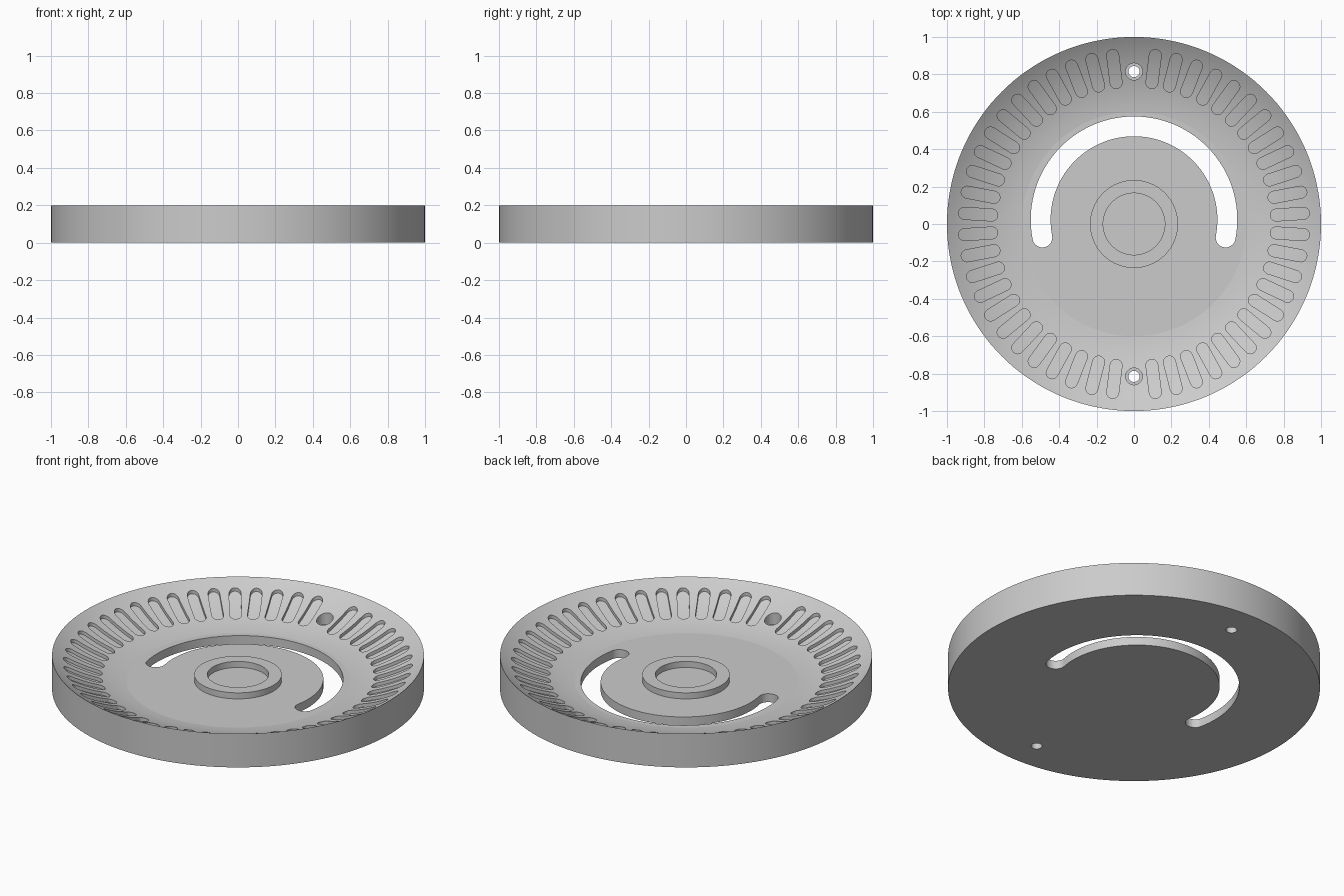
import bpy, bmesh
from math import sin, cos, asin, atan, hypot, sqrt, pi, radians

if "Cube" in bpy.data.objects:
    bpy.data.objects.remove(bpy.data.objects["Cube"])

HEIGHT, FLOOR, FLAT_R = 0.2, 0.05, 0.6
SLOTS = 50
SLOT_IN, SLOT_OUT, SLOT_HALF, SLOT_DEPTH = 0.73, 0.94, 0.032, 0.02

# Dished surface: a circular arc rising from the flat floor to the rim
START = radians(6)
RISE, RUN = HEIGHT - FLOOR, 1 - FLAT_R
ARC_R = hypot(RISE, RUN) / (2 * sin(atan(RISE / RUN) - START))


def dish(r):
    if r <= FLAT_R:
        return FLOOR
    a = asin((r - FLAT_R) / ARC_R + sin(START))
    return FLOOR + ARC_R * (cos(START) - cos(a))


def lathe(bm, profile, segments, x=0, y=0):
    """Revolve (radius, z) points; the ends are closed with caps."""
    rings = []
    for r, z in profile:
        rings.append([bm.verts.new((x + r * cos(2 * pi * i / segments),
                                    y + r * sin(2 * pi * i / segments), z))
                      for i in range(segments)])
    for a, b in zip(rings, rings[1:]):
        for i in range(segments):
            j = (i + 1) % segments
            bm.faces.new((a[i], a[j], b[j], b[i]))
    bm.faces.new(rings[0])
    bm.faces.new(rings[-1])


def prism(bm, outline, bottom, top):
    """Extrude a closed (x, y) outline between two heights."""
    low = [bm.verts.new((x, y, bottom)) for x, y in outline]
    high = [bm.verts.new((x, y, top)) for x, y in outline]
    bm.faces.new(low)
    bm.faces.new(high)
    for i in range(len(low)):
        j = (i + 1) % len(low)
        bm.faces.new((low[i], low[j], high[j], high[i]))


def radial_pocket(bm, angle):
    """Round-ended cutter whose bottom follows the dish."""
    mid, half = (SLOT_IN + SLOT_OUT) / 2, (SLOT_OUT - SLOT_IN) / 2
    straight = half - SLOT_HALF
    steps = [SLOT_HALF * sin(pi / 2 * i / 6) for i in range(6)] + [SLOT_HALF * 0.999]
    side = [straight * i / 3 for i in range(3)] + [straight + s for s in steps]
    stations = [-t for t in reversed(side[1:])] + side
    rows = []
    for t in stations:
        over = max(0, abs(t) - straight)
        w = sqrt(SLOT_HALF ** 2 - over ** 2)
        r = mid + t
        row = []
        for s, top in ((-w, False), (w, False), (w, True), (-w, True)):
            z = 0.3 if top else dish(hypot(r, s)) - SLOT_DEPTH
            row.append(bm.verts.new((r * cos(angle) - s * sin(angle),
                                     r * sin(angle) + s * cos(angle), z)))
        rows.append(row)
    for a, b in zip(rows, rows[1:]):
        for i in range(4):
            j = (i + 1) % 4
            bm.faces.new((a[i], a[j], b[j], b[i]))
    bm.faces.new(rows[0])
    bm.faces.new(rows[-1])


def finish(bm, name):
    bmesh.ops.recalc_face_normals(bm, faces=bm.faces)
    mesh = bpy.data.meshes.new(name)
    bm.to_mesh(mesh)
    bm.free()
    obj = bpy.data.objects.new(name, mesh)
    bpy.context.collection.objects.link(obj)
    return obj


# Disc body with a raised ring in the centre
bm = bmesh.new()
profile = [(1, 0), (1, HEIGHT)]
for i in range(1, 17):
    r = 1 - RUN * i / 16
    profile.append((r, dish(r)))
profile += [(0.235, FLOOR), (0.235, 0.086), (0.165, 0.086), (0.165, FLOOR)]
lathe(bm, profile, 144)
disc = finish(bm, "dished_disc")

# Cutters: curved through-slot, screw holes and radial pockets
bm = bmesh.new()
centre_y, arc_r, half_w, end = 0.023, 0.499, 0.053, radians(11)
sweep = [-end + (pi + 2 * end) * i / 72 for i in range(73)]
outline = [((arc_r + half_w) * cos(a), (arc_r + half_w) * sin(a)) for a in sweep]
left, right = pi + end, -end
outline += [(arc_r * cos(left) + half_w * cos(left + pi * i / 16),
             arc_r * sin(left) + half_w * sin(left + pi * i / 16)) for i in range(1, 16)]
outline += [((arc_r - half_w) * cos(a), (arc_r - half_w) * sin(a)) for a in reversed(sweep)]
outline += [(arc_r * cos(right) + half_w * cos(right + pi + pi * i / 16),
             arc_r * sin(right) + half_w * sin(right + pi + pi * i / 16)) for i in range(1, 16)]
prism(bm, [(x, y + centre_y) for x, y in outline], -0.1, 0.3)

for side in (-1, 1):
    lathe(bm, [(0.03, -0.1), (0.03, FLOOR), (0.045, FLOOR), (0.045, 0.3)], 32, y=side * 0.815)

for k in range(SLOTS):
    if k % (SLOTS // 2):  # the screw holes take the place of two pockets
        radial_pocket(bm, pi / 2 + 2 * pi * k / SLOTS)
cutter = finish(bm, "slot_cutter")
cutter.hide_render = True

# Cut, then drop the helper
bpy.context.view_layer.objects.active = disc
disc.select_set(True)
cut = disc.modifiers.new("Cut", 'BOOLEAN')
cut.operation, cut.solver, cut.object = 'DIFFERENCE', 'EXACT', cutter
bpy.ops.object.modifier_apply(modifier=cut.name)
bpy.data.objects.remove(cutter)

# Colour and shading
grey = bpy.data.materials.new("plain grey")
grey.use_nodes = True
grey.diffuse_color = (0.6, 0.6, 0.6, 1)
grey.node_tree.nodes["Principled BSDF"].inputs["Base Color"].default_value = (0.6, 0.6, 0.6, 1)
disc.data.materials.clear()
disc.data.materials.append(grey)
bpy.ops.object.shade_smooth_by_angle(angle=radians(5.5))
